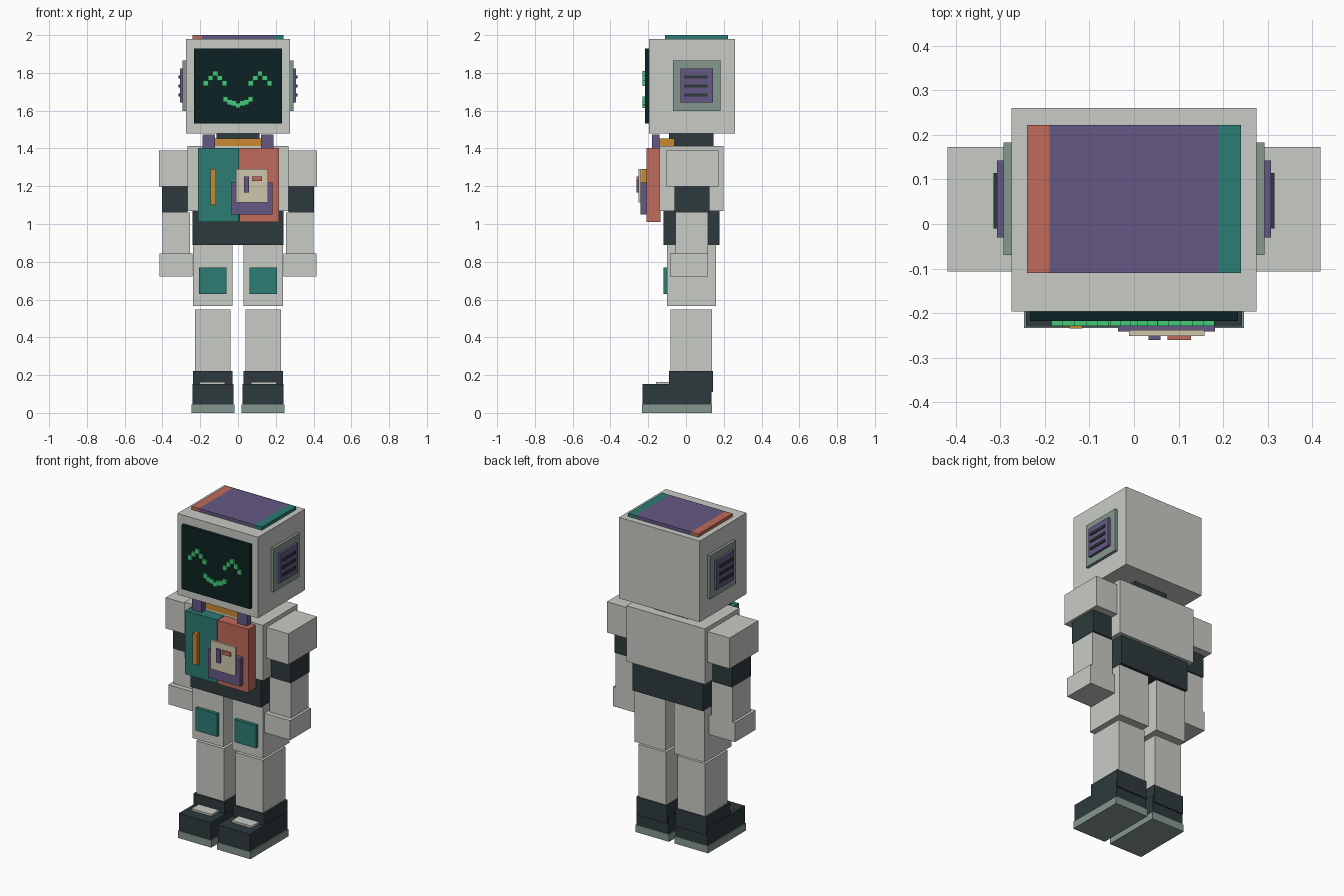
import bpy
import bmesh


def linear(c):
    c /= 255
    return c / 12.92 if c <= 0.04045 else ((c + 0.055) / 1.055) ** 2.4


def material(name, r, g, b):
    m = bpy.data.materials.new(name)
    m.diffuse_color = (linear(r), linear(g), linear(b), 1)
    return m


GREY = material("light_grey", 201, 203, 197)
DARK = material("charcoal", 45, 58, 60)
SCREEN = material("screen_black", 12, 34, 35)
PURPLE = material("purple", 100, 88, 132)
CORAL = material("coral", 192, 106, 91)
TEAL = material("teal", 44, 124, 116)
SAGE = material("sage", 134, 151, 144)
ORANGE = material("orange", 202, 136, 48)
GREEN = material("glow_green", 67, 202, 122)
CREAM = material("cream", 207, 198, 172)


def add_boxes(bm, x, y, z):
    """Add one box given its (min, max) range on each axis."""
    verts = bmesh.ops.create_cube(bm, size=1)["verts"]
    for v in verts:
        v.co = [r[0] if c < 0 else r[1] for c, r in zip(v.co, (x, y, z))]


def boxes(name, mat, ranges):
    bm = bmesh.new()
    for r in ranges:
        add_boxes(bm, *r)
    mesh = bpy.data.meshes.new(name)
    bm.to_mesh(mesh)
    bm.free()
    mesh.materials.append(mat)
    obj = bpy.data.objects.new(name, mesh)
    bpy.context.collection.objects.link(obj)
    return obj


def box(name, mat, x, y, z):
    return boxes(name, mat, [(x, y, z)])


def pair(name, mat, x, y, z):
    """Matching left and right boxes."""
    box("left_" + name, mat, x, y, z)
    box("right_" + name, mat, (-x[1], -x[0]), y, z)


# Head with face screen and roof panels
box("head", GREY, (-0.275, 0.275), (-0.197, 0.26), (1.48, 1.98))
box("face_screen", SCREEN, (-0.233, 0.233), (-0.218, -0.19), (1.533, 1.928))
box("roof_panel", PURPLE, (-0.19, 0.19), (-0.11, 0.222), (1.975, 2.0))
box("roof_stripe_coral", CORAL, (-0.24, -0.19), (-0.11, 0.222), (1.975, 2.0))
box("roof_stripe_teal", TEAL, (0.19, 0.24), (-0.11, 0.222), (1.975, 2.0))


# Pixel eyes and smile
def pixels(name, points, size=0.028):
    h = size / 2
    boxes(name, GREEN, [((x - h, x + h), (-0.229, -0.216), (z - h, z + h))
                        for x, z in points])


arch = [(-0.05, 1.745), (-0.025, 1.773), (0, 1.797), (0.025, 1.773), (0.05, 1.745)]
for side, cx in (("right", -0.121), ("left", 0.117)):
    pixels(side + "_eye", [(cx + x, z) for x, z in arch])
half = [(0.022, 1.639), (0.044, 1.645), (0.066, 1.66)]
pixels("smile", [(0, 1.627)] + half + [(-x, z) for x, z in half])

# Ear pads with three vents
pair("ear_plate", SAGE, (0.27, 0.293), (-0.07, 0.183), (1.597, 1.865))
pair("ear_pad", PURPLE, (0.285, 0.308), (-0.03, 0.143), (1.642, 1.822))
for i, z in enumerate((1.684, 1.731, 1.777)):
    pair(f"ear_vent_{i + 1}", DARK, (0.3, 0.315), (-0.01, 0.115), (z - 0.008, z + 0.008))

# Neck, chest and waist
box("neck", DARK, (-0.115, 0.115), (-0.09, 0.145), (1.40, 1.485))
box("chest", GREY, (-0.268, 0.268), (-0.14, 0.198), (1.07, 1.413))
box("waist", DARK, (-0.24, 0.24), (-0.12, 0.178), (0.89, 1.075))

# Collar and two-tone vest
box("collar", ORANGE, (-0.125, 0.125), (-0.14, -0.06), (1.405, 1.453))
pair("strap", PURPLE, (0.123, 0.187), (-0.18, -0.14), (1.395, 1.475))
box("vest_teal", TEAL, (-0.213, 0.004), (-0.21, -0.135), (1.01, 1.402))
box("vest_coral", CORAL, (0.008, 0.218), (-0.21, -0.135), (1.01, 1.402))
box("vest_zip", ORANGE, (-0.145, -0.116), (-0.235, -0.205), (1.10, 1.29))
box("pocket", PURPLE, (-0.036, 0.182), (-0.241, -0.205), (1.05, 1.22))
box("badge", CREAM, (-0.011, 0.158), (-0.252, -0.238), (1.113, 1.29))
box("badge_bar", PURPLE, (0.033, 0.059), (-0.261, -0.25), (1.167, 1.252))
box("badge_tab", CORAL, (0.075, 0.128), (-0.261, -0.25), (1.228, 1.252))

# Arms
pair("shoulder", GREY, (0.255, 0.419), (-0.107, 0.173), (1.198, 1.388))
pair("elbow", DARK, (0.268, 0.402), (-0.06, 0.125), (1.06, 1.2))
pair("forearm", GREY, (0.255, 0.4), (-0.055, 0.117), (0.83, 1.06))
pair("hand", GREY, (0.24, 0.416), (-0.085, 0.117), (0.723, 0.843))

# Legs
pair("thigh", GREY, (0.029, 0.239), (-0.10, 0.16), (0.567, 0.892))
pair("knee_patch", TEAL, (0.06, 0.206), (-0.12, -0.098), (0.63, 0.77))
pair("shin", GREY, (0.039, 0.227), (-0.082, 0.138), (0.2, 0.547))

# Boots
pair("boot_cuff", DARK, (0.029, 0.239), (-0.09, 0.142), (0.11, 0.222))
pair("boot", DARK, (0.024, 0.242), (-0.23, 0.135), (0.04, 0.152))
pair("boot_toe_plate", GREY, (0.068, 0.205), (-0.16, -0.09), (0.148, 0.164))
pair("boot_sole", SAGE, (0.019, 0.247), (-0.233, 0.138), (0.0, 0.045))
